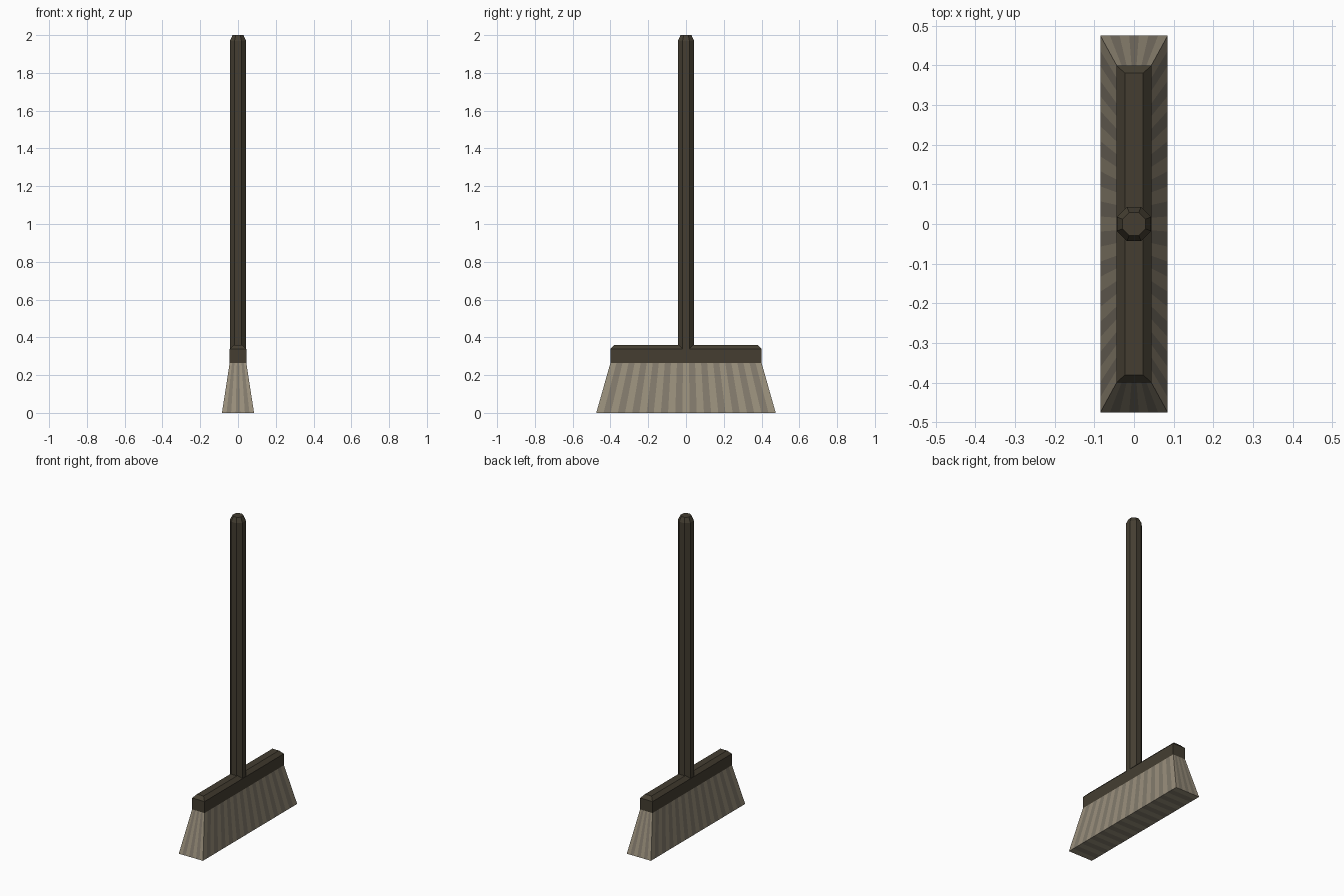
import bpy, bmesh, math

if "Cube" in bpy.data.objects:
    bpy.data.objects.remove(bpy.data.objects["Cube"])


def material(name, rgb):
    m = bpy.data.materials.new(name)
    m.diffuse_color = (*rgb, 1)
    m.use_nodes = True
    m.node_tree.nodes["Principled BSDF"].inputs["Base Color"].default_value = m.diffuse_color
    return m


wood = material("dark_wood", (0.058, 0.048, 0.031))
straw_light = material("straw_light", (0.32, 0.275, 0.20))
straw_dark = material("straw_dark", (0.225, 0.196, 0.15))


def finish(name, bm, mats):
    bmesh.ops.remove_doubles(bm, verts=bm.verts, dist=1e-5)
    bmesh.ops.recalc_face_normals(bm, faces=bm.faces)
    me = bpy.data.meshes.new(name)
    bm.to_mesh(me)
    bm.free()
    for m in mats:
        me.materials.append(m)
    ob = bpy.data.objects.new(name, me)
    bpy.context.collection.objects.link(ob)
    return ob


def loft(name, sections):
    """Join closed rings of points with quads and cap both ends."""
    bm = bmesh.new()
    rings = [[bm.verts.new(p) for p in s] for s in sections]
    for a, b in zip(rings, rings[1:]):
        for i in range(len(a)):
            j = (i + 1) % len(a)
            bm.faces.new((a[i], a[j], b[j], b[i]))
    bm.faces.new(rings[0])
    bm.faces.new(rings[-1])
    return finish(name, bm, [wood])


def octagon(apothem, z):
    r = apothem / math.cos(math.pi / 8)
    angles = [math.pi / 8 + i * math.pi / 4 for i in range(8)]
    return [(r * math.cos(a), r * math.sin(a), z) for a in angles]


def rectangle(x, y, z):
    return [(-x, -y, z), (x, -y, z), (x, y, z), (-x, y, z)]


# Octagonal handle with a bevelled tip
loft("handle", [octagon(0.043, 0.30), octagon(0.043, 1.97), octagon(0.029, 2.0)])

# Wooden head with a bevelled top
loft("head_block", [rectangle(0.044, 0.40, 0.265), rectangle(0.044, 0.40, 0.338),
                    rectangle(0.023, 0.38, 0.36)])

# Flared bristles, striped in two straw tones
NX, NY = 7, 25
bm = bmesh.new()


def point(u, v, w):
    """u, v run -1..1 across the bristles, w runs 0 (floor) to 1 (head)."""
    return (u * (0.085 - 0.041 * w), v * (0.475 - 0.075 * w), 0.265 * w)


def quad(corners, stripe):
    f = bm.faces.new([bm.verts.new(point(*c)) for c in corners])
    f.material_index = stripe % 2


us = [-1 + 2 * i / NX for i in range(NX + 1)]
vs = [-1 + 2 * j / NY for j in range(NY + 1)]
for j in range(NY):
    v0, v1 = vs[j], vs[j + 1]
    for s in (-1, 1):
        quad([(s, v0, 0), (s, v1, 0), (s, v1, 1), (s, v0, 1)], j)
    for i in range(NX):
        for w in (0, 1):
            quad([(us[i], v0, w), (us[i + 1], v0, w), (us[i + 1], v1, w), (us[i], v1, w)], j)
for i in range(NX):
    for s in (-1, 1):
        quad([(us[i], s, 0), (us[i + 1], s, 0), (us[i + 1], s, 1), (us[i], s, 1)], i)
finish("bristles", bm, [straw_light, straw_dark])
